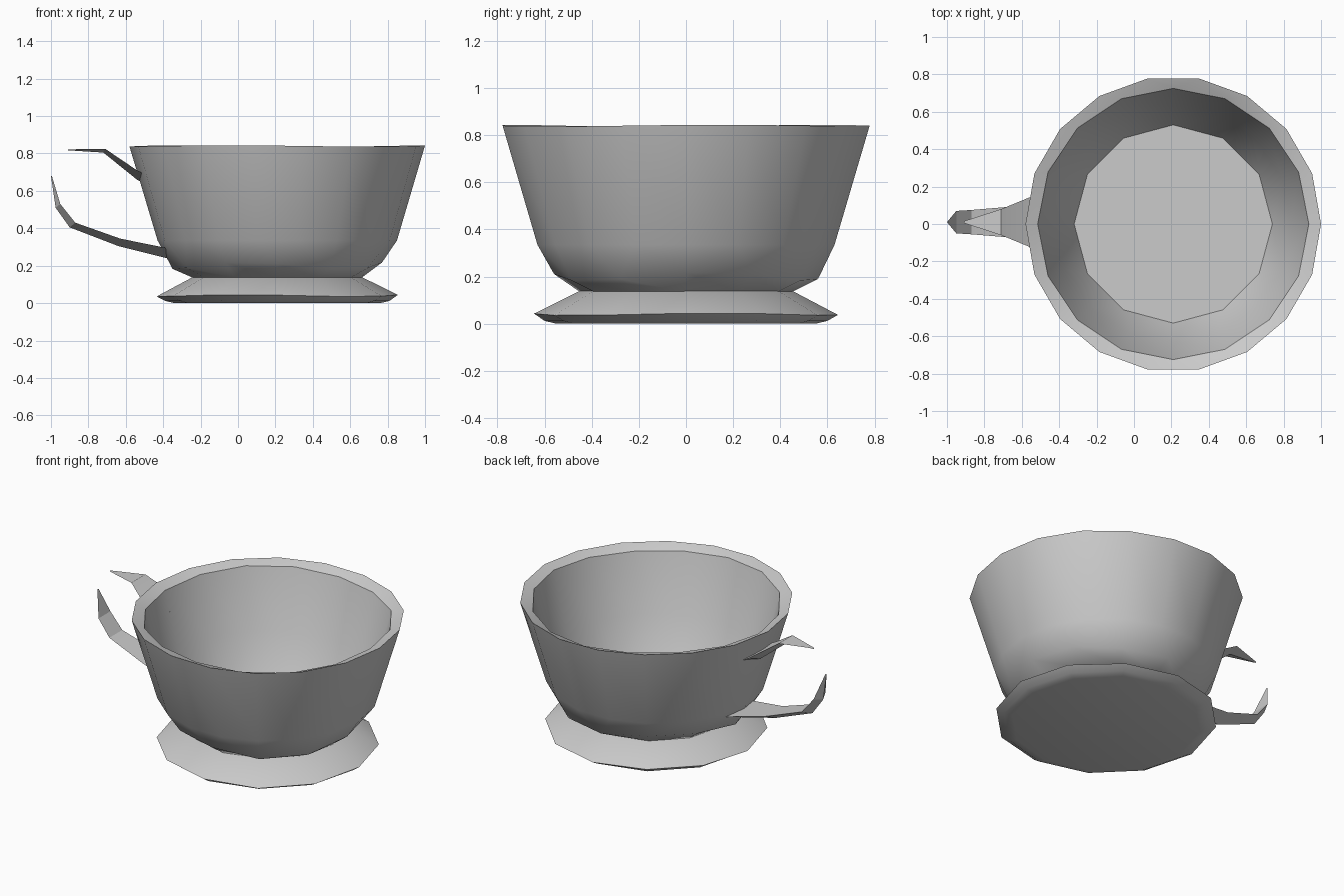
import bpy, bmesh
from math import sin, cos, pi, radians
from mathutils import Vector

cube = bpy.data.objects.get("Cube")
if cube:
    bpy.data.objects.remove(cube)

CENTRE_X = 0.21

clay = bpy.data.materials.new("plain_grey")
clay.use_nodes = True
grey = (0.6, 0.6, 0.6, 1)
clay.diffuse_color = grey
clay.node_tree.nodes["Principled BSDF"].inputs["Base Color"].default_value = grey


def finish(name, bm, angle):
    bmesh.ops.recalc_face_normals(bm, faces=bm.faces)
    mesh = bpy.data.meshes.new(name)
    bm.to_mesh(mesh)
    bm.free()
    mesh.materials.append(clay)
    ob = bpy.data.objects.new(name, mesh)
    bpy.context.collection.objects.link(ob)
    bpy.ops.object.select_all(action="DESELECT")
    ob.select_set(True)
    bpy.context.view_layer.objects.active = ob
    bpy.ops.object.shade_smooth_by_angle(angle=radians(angle))
    return ob


def turned(name, rings):
    """Bridge rings of (radius, height, sides, wobble), capping both ends."""
    bm = bmesh.new()
    loops = []
    for r, z, n, wobble in rings:
        verts = []
        for i in range(n):
            a = 2 * pi * i / n
            verts.append(bm.verts.new((CENTRE_X + r * cos(a), r * sin(a),
                                       z + wobble * sin(3 * a + 1))))
        loops.append([bm.edges.new((verts[i], verts[(i + 1) % n])) for i in range(n)])
        if len(loops) in (1, len(rings)):
            bm.faces.new(verts)
    for low, high in zip(loops, loops[1:]):
        bmesh.ops.bridge_loops(bm, edges=low + high)
    return finish(name, bm, 32)


def spur(name, stations):
    """Loft a thin hollow-backed strip: each station is a centre, half width and keel offset."""
    bm = bmesh.new()
    rows = []
    for x, z, half, dx, dz in stations:
        rows.append([bm.verts.new(p) for p in (
            (x, half + 0.01, z), (x, 0.01 - half, z), (x + dx, 0.01, z + dz))])
    for a, b in zip(rows, rows[1:]):
        for i in range(3):
            j = (i + 1) % 3
            bm.faces.new((a[i], a[j], b[j], b[i]))
    bm.faces.new(rows[0])
    bm.faces.new(rows[-1])
    return finish(name, bm, 20)


# Bowl: foot neck, outer wall, sloped lip, inner wall and floor
turned("bowl", [
    (0.45, 0.135, 12, 0),
    (0.56, 0.20, 12, 0.02),
    (0.64, 0.335, 18, 0),
    (0.79, 0.84, 18, 0.004),
    (0.725, 0.815, 16, 0.01),
    (0.63, 0.45, 16, 0),
    (0.53, 0.22, 12, 0),
])

# Flared foot with a thin bevelled edge
turned("foot", [
    (0.55, 0.0, 12, 0.0),
    (0.60, 0.012, 12, 0.0),
    (0.645, 0.04, 12, 0.005),
    (0.45, 0.14, 12, 0),
])

# Broken handle: upper stub and lower hook
spur("upper_handle_stub", [
    (-0.48, 0.68, 0.15, 0.0, -0.05),
    (-0.54, 0.71, 0.14, 0.0, -0.05),
    (-0.71, 0.825, 0.07, -0.01, -0.02),
    (-0.91, 0.822, 0.005, 0.0, -0.005),
])
spur("lower_handle_hook", [
    (-0.36, 0.29, 0.14, 0.02, -0.06),
    (-0.63, 0.345, 0.085, -0.01, -0.04),
    (-0.87, 0.43, 0.065, -0.03, -0.025),
    (-0.95, 0.53, 0.06, -0.025, -0.02),
    (-0.995, 0.68, 0.006, -0.005, 0.0),
])
